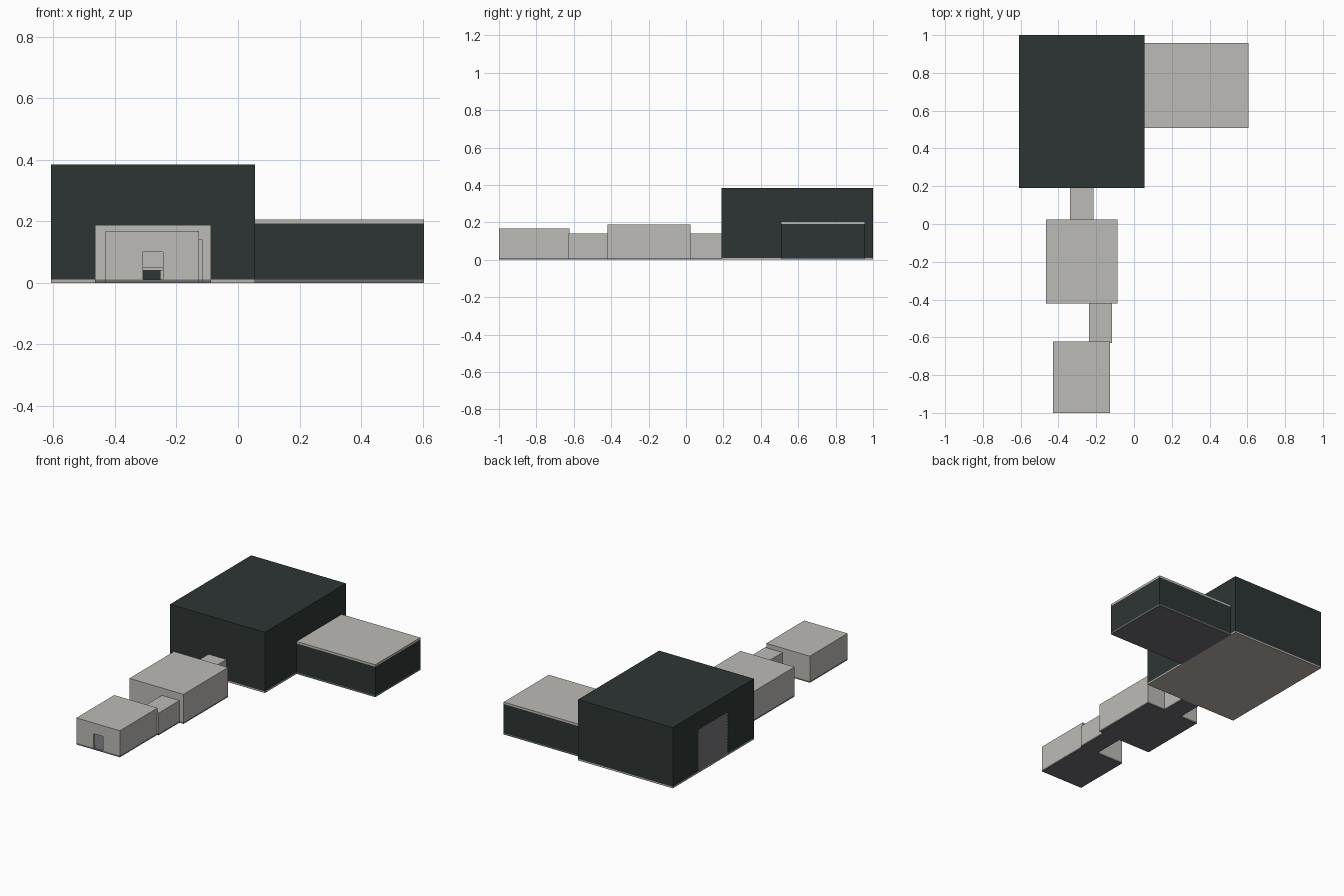
import bpy, bmesh
from mathutils import Vector

if "Cube" in bpy.data.objects:
    bpy.data.objects.remove(bpy.data.objects["Cube"])


def material(name, r, g, b):
    m = bpy.data.materials.new(name)
    m.diffuse_color = (r, g, b, 1)
    m.use_nodes = True
    m.node_tree.nodes["Principled BSDF"].inputs["Base Color"].default_value = m.diffuse_color
    return m


PANEL = material("pale wall", 0.515, 0.497, 0.468)
DARK = material("dark green cladding", 0.026, 0.036, 0.034)
CONCRETE = material("warm concrete", 0.497, 0.451, 0.418)
CHARCOAL = material("charcoal grey", 0.156, 0.156, 0.171)


def box(name, x, y, z, mat=None):
    """Axis-aligned box from three (min, max) ranges."""
    bm = bmesh.new()
    bmesh.ops.create_cube(bm, size=1)
    for v in bm.verts:
        v.co = Vector([(r[0] + r[1]) / 2 + c * (r[1] - r[0])
                       for r, c in zip((x, y, z), v.co)])
    me = bpy.data.meshes.new(name)
    bm.to_mesh(me)
    bm.free()
    ob = bpy.data.objects.new(name, me)
    bpy.context.collection.objects.link(ob)
    if mat:
        me.materials.append(mat)
    return ob


def cut(ob, x, y, z):
    """Remove a box-shaped volume from an object."""
    tool = box("cutter", x, y, z)
    tool.hide_render = True
    mod = ob.modifiers.new("opening", "BOOLEAN")
    mod.operation, mod.solver, mod.object = "DIFFERENCE", "EXACT", tool
    bpy.context.view_layer.objects.active = ob
    bpy.ops.object.modifier_apply(modifier=mod.name)
    bpy.data.objects.remove(tool)


WALL, BASE = 0.012, 0.010


def room(name, x, y, top, wall_mat, floor_mat):
    """Hollow walls and roof standing on a thin floor slab."""
    box(name + "_floor", x, y, (0, BASE), floor_mat)
    ob = box(name + "_walls", x, y, (BASE, top), wall_mat)
    cut(ob, (x[0] + WALL, x[1] - WALL), (y[0] + WALL, y[1] - WALL),
        (BASE - 0.01, top - WALL))
    return ob


# Main hall and side annex
hall = room("hall", (-0.608, 0.055), (0.19, 1.0), 0.384, DARK, CONCRETE)
annex = room("annex", (0.055, 0.605), (0.507, 0.957), 0.192, DARK, CHARCOAL)
box("annex_roof", (0.055, 0.605), (0.507, 0.957), (0.192, 0.205), PANEL)

# Chain of entrance rooms and connecting passages
entry = room("entry_room", (-0.43, -0.126), (-1.0, -0.623), 0.168, PANEL, CHARCOAL)
link_a = room("front_passage", (-0.239, -0.116), (-0.629, -0.42), 0.14, PANEL, CHARCOAL)
middle = room("middle_room", (-0.465, -0.087), (-0.42, 0.025), 0.187, PANEL, CHARCOAL)
link_b = room("rear_passage", (-0.34, -0.215), (0.025, 0.19), 0.14, PANEL, CHARCOAL)

# Doorways: front entrance, then the interior openings
door_z = (BASE - 0.01, 0.10)
cut(entry, (-0.309, -0.244), (-1.05, -0.97), door_z)
for ob in (entry, link_a):
    cut(ob, (-0.21, -0.145), (-0.65, -0.60), door_z)
for ob in (link_a, middle):
    cut(ob, (-0.21, -0.145), (-0.44, -0.40), door_z)
for ob in (middle, link_b):
    cut(ob, (-0.31, -0.245), (0.005, 0.045), door_z)
for ob in (link_b, hall):
    cut(ob, (-0.31, -0.245), (0.17, 0.21), door_z)

# Reception counter behind the entrance
box("counter_base", (-0.36, -0.252), (-0.76, -0.71), (BASE, 0.04), DARK)
box("counter_top", (-0.365, -0.242), (-0.77, -0.70), (0.04, 0.051), PANEL)

# Rolling shutter on the left side of the hall
shutter_y, shutter_top = (0.447, 0.743), 0.272
cut(hall, (-0.65, -0.59), shutter_y, (BASE - 0.01, shutter_top))
count = 14
step = (shutter_top - BASE) / count
for i in range(count):
    z = BASE + i * step
    slat = box(f"shutter_slat_{i + 1}", (-0.607, -0.598), shutter_y,
               (z, z + step), CHARCOAL)
    for v in slat.data.vertices:
        if v.co.x < -0.605 and v.co.z > z + step / 2:
            v.co.x += 0.004  # lean each slat back at its upper edge
